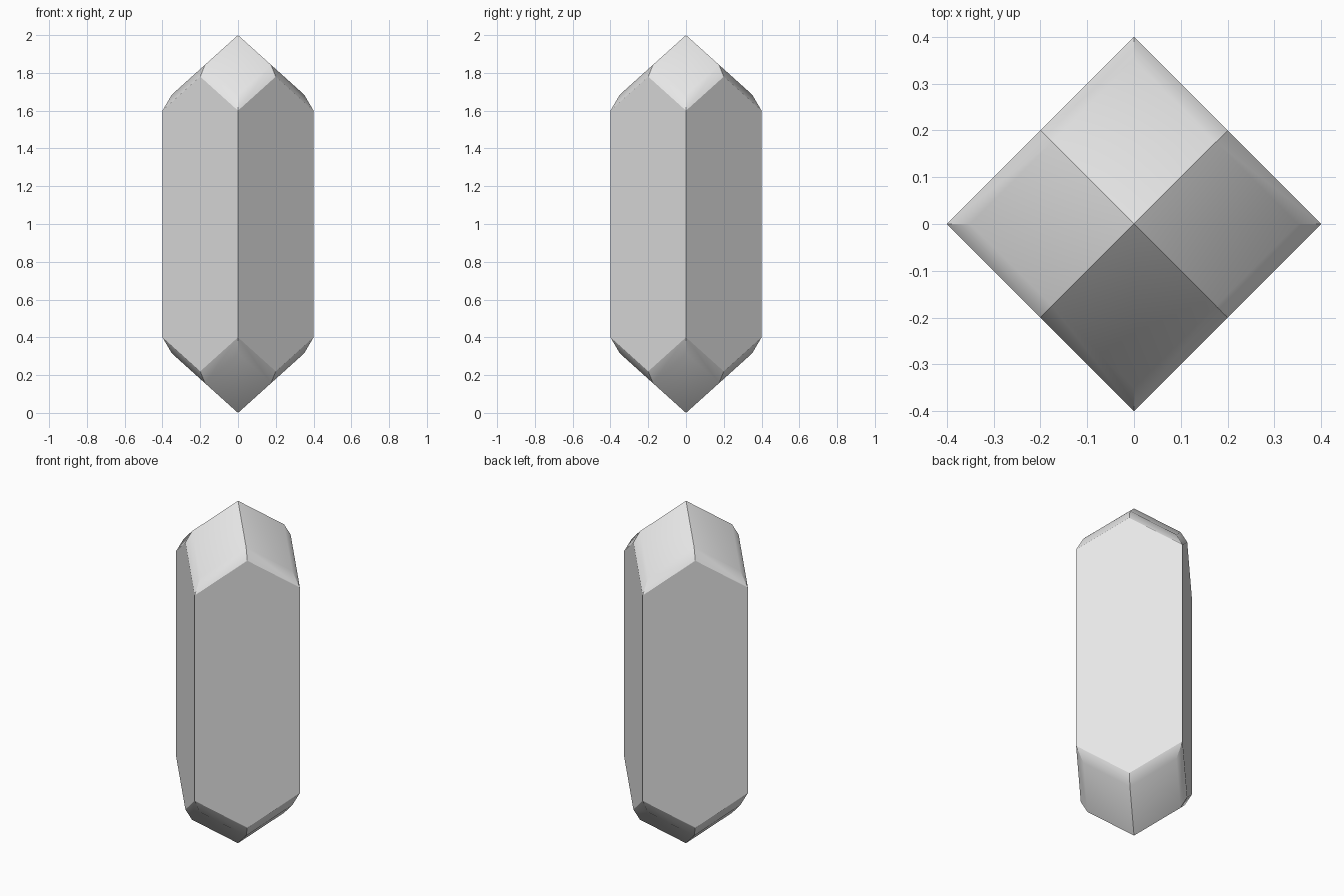
import bpy
import bmesh
from math import radians
from mathutils import Matrix, Vector

cube = bpy.data.objects.get("Cube")
if cube:
    bpy.data.objects.remove(cube, do_unlink=True)

HEIGHT = 2.0
RADIUS = 0.4        # centre to upright edge
INNER = 0.35        # where the tip facets meet the narrow bevel
SHOULDER = 1.6      # top of the upright edges
SLOPE = 0.9         # steepness of the tip facets

# Corner points of one quarter of the upper half
quarter = [
    Vector((0, 0, HEIGHT)),
    Vector((INNER, 0, HEIGHT - SLOPE * INNER)),
    Vector((INNER / 2, INNER / 2, HEIGHT - SLOPE * INNER / 2)),
    Vector((RADIUS, 0, SHOULDER)),
    Vector((RADIUS / 2, RADIUS / 2, SHOULDER + SLOPE * RADIUS / 2)),
]

# Repeat around the axis, mirror downwards and wrap in a convex shell
bm = bmesh.new()
for turn in range(4):
    rotation = Matrix.Rotation(radians(90 * turn), 3, 'Z')
    for point in quarter:
        p = rotation @ point
        bm.verts.new(p)
        bm.verts.new((p.x, p.y, HEIGHT - p.z))
bmesh.ops.remove_doubles(bm, verts=bm.verts, dist=0.001)
bmesh.ops.convex_hull(bm, input=bm.verts)
bmesh.ops.dissolve_limit(bm, angle_limit=radians(2), verts=bm.verts, edges=bm.edges)
bmesh.ops.recalc_face_normals(bm, faces=bm.faces)

mesh = bpy.data.meshes.new("crystal")
bm.to_mesh(mesh)
bm.free()
crystal = bpy.data.objects.new("crystal", mesh)
bpy.context.collection.objects.link(crystal)

# Plain grey stone
grey = bpy.data.materials.new("light grey")
grey.use_nodes = True
color = (0.8, 0.8, 0.8, 1)
grey.diffuse_color = color
grey.node_tree.nodes["Principled BSDF"].inputs["Base Color"].default_value = color
mesh.materials.append(grey)

# Soft bevel on the tips, crisp ridges and upright edges
bpy.ops.object.select_all(action='DESELECT')
crystal.select_set(True)
bpy.context.view_layer.objects.active = crystal
bpy.ops.object.shade_smooth_by_angle(angle=radians(30))
